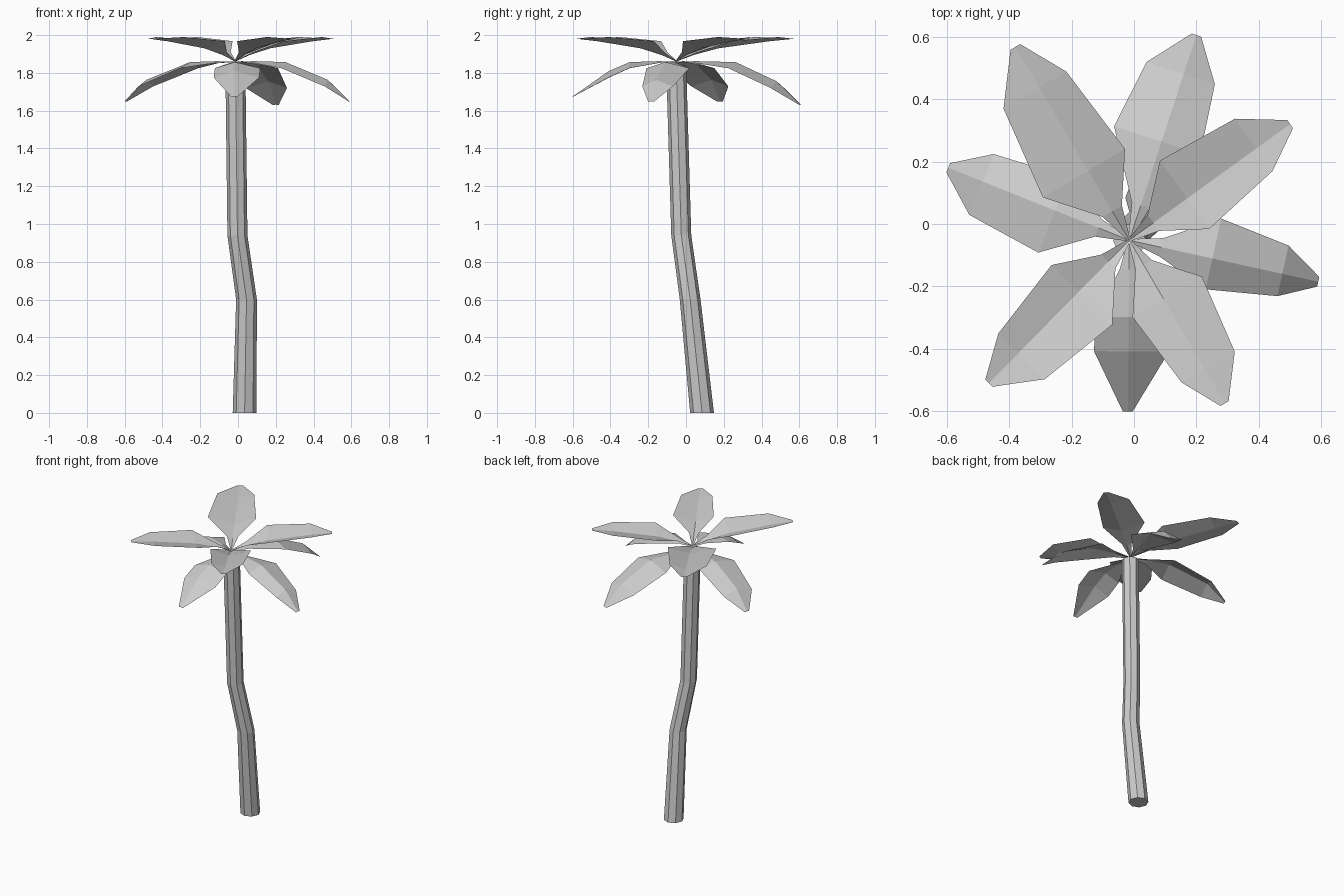
import bpy
import bmesh
import math
from mathutils import Vector

cube = bpy.data.objects.get("Cube")
if cube:
    bpy.data.objects.remove(cube, do_unlink=True)

grey = bpy.data.materials.new("plain_grey")
grey.use_nodes = True
COLOUR = (0.6, 0.6, 0.6, 1)
grey.diffuse_color = COLOUR
grey.node_tree.nodes["Principled BSDF"].inputs["Base Color"].default_value = COLOUR


def finish(name, bm):
    mesh = bpy.data.meshes.new(name)
    bm.to_mesh(mesh)
    bm.free()
    mesh.materials.append(grey)
    bpy.context.collection.objects.link(bpy.data.objects.new(name, mesh))


def bridge(bm, a, b, closed=False):
    for i in range(len(a) if closed else len(a) - 1):
        j = (i + 1) % len(a)
        bm.faces.new((a[i], a[j], b[j], b[i]))


# Bent eight-sided trunk: centre and radius of each ring
bm = bmesh.new()
rings = []
for x, y, z, r in ((.035, .085, 0, .063), (.045, .022, .6, .055),
                   (-.003, -.025, .94, .053), (-.014, -.052, 1.84, .053)):
    rings.append([bm.verts.new((x + r * math.cos(k * math.pi / 4),
                                y + r * math.sin(k * math.pi / 4), z)) for k in range(8)])
for lower, upper in zip(rings, rings[1:]):
    bridge(bm, lower, upper, True)
bm.faces.new(rings[0][::-1])
bm.faces.new(rings[-1])
finish("trunk", bm)

CROWN = Vector((-.015, -.052, 1.86))


def leaf(name, tip, rows):
    """Folded leaf; rows hold distance along, left and right width, middle and edge height."""
    bm = bmesh.new()
    reach = Vector((tip[0], tip[1], 0)) - Vector((CROWN.x, CROWN.y, 0))
    side = Vector((-reach.y, reach.x, 0)).normalized()
    strips = []
    for along, left, right, middle, edge in rows:
        base = CROWN + reach * along
        strips.append([bm.verts.new(base + side * w + Vector((0, 0, h)))
                       for w, h in ((-right, edge), (0, middle), (left, edge))])
    for a, b in zip(strips, strips[1:]):
        bridge(bm, a, b)
    bmesh.ops.recalc_face_normals(bm, faces=bm.faces)
    if sum(f.normal.z for f in bm.faces) < 0:
        bmesh.ops.reverse_faces(bm, faces=bm.faces)
    finish(name, bm)


# Upper leaves rise and fold upward at the edges
for name, tip in (("back_right", (-.38, .567)), ("back_left", (.5, .32)),
                  ("front_right", (-.465, -.51)), ("front_left", (.29, -.575))):
    size = (Vector(tip) - CROWN.xy).length
    leaf("upper_leaf_" + name, tip, (
        (0, .004, .004, 0, .003),
        (.15, .05 * size, .05 * size, .035, .05),
        (.36, .235 * size, .19 * size, .07, .108),
        (.79, .185 * size, .14 * size, .107, .13),
        (1, .025 * size, .025 * size, .12, .12)))

# Lower leaves droop and fold down at the edges: tip, shoulders, widths, drop
for name, tip, f1, f2, w1, w2, drop in (
        ("left", (.59, -.185), .44, .81, .116, .083, .21),
        ("right", (-.595, .18), .41, .81, .13, .105, .21),
        ("front", (-.02, -.6), .45, .65, .12, .12, .185),
        ("back", (.2, .605), .48, .81, .145, .115, .228)):
    mid = drop * (.46 if f2 > .7 else .27)
    leaf("lower_leaf_" + name, tip, (
        (0, .004, .004, 0, -.003),
        (.17, .03, .03, .002, -.008),
        (f1, w1 + .015, w1 - .015, -.003, -.035),
        (f2, w2 + .01, w2 - .01, -mid, -mid - .035),
        (1, .016, .016, -drop, -drop - .002)))
